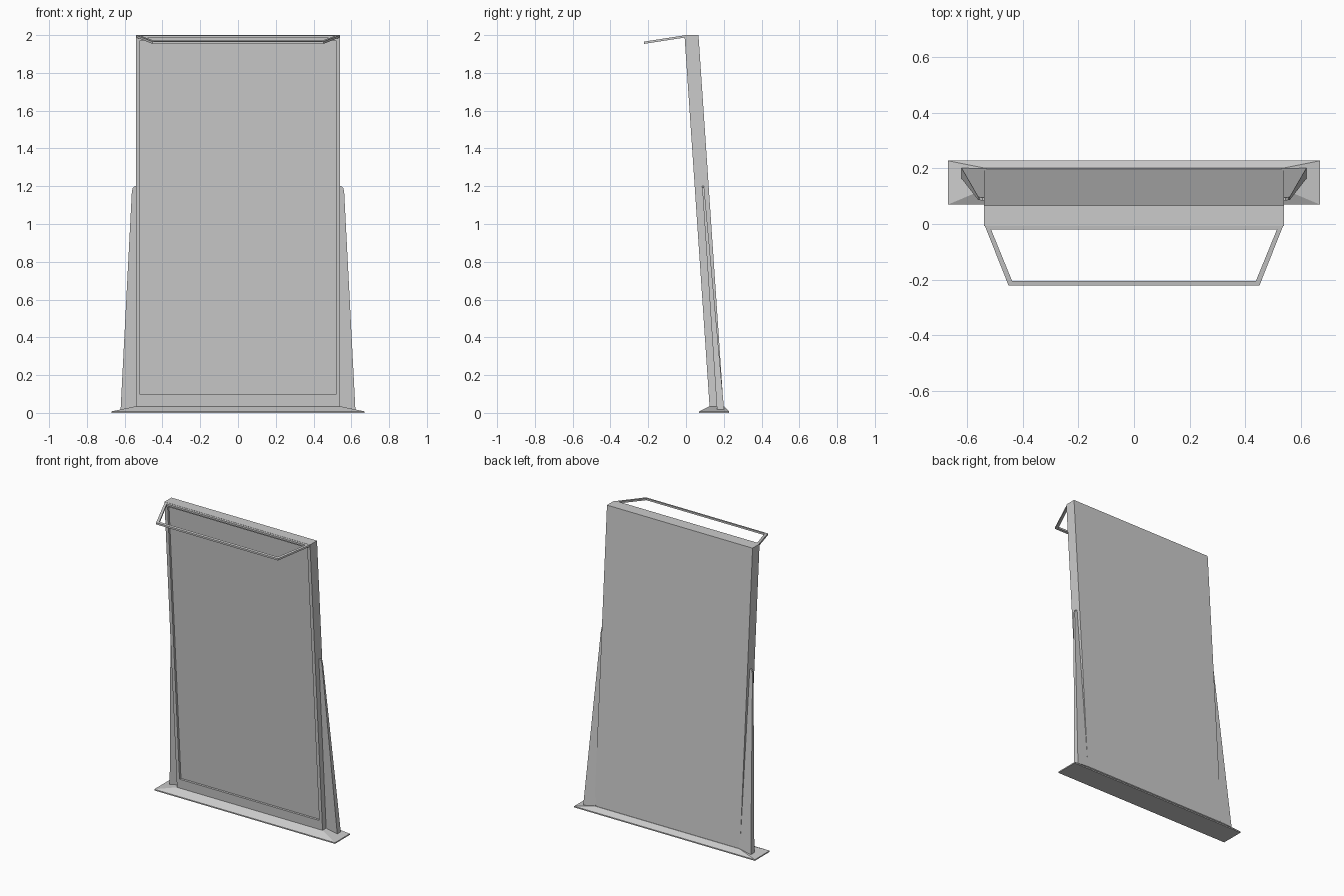
import bpy, bmesh

if "Cube" in bpy.data.objects:
    bpy.data.objects.remove(bpy.data.objects["Cube"])

def make(name, build):
    bm = bmesh.new()
    build(bm)
    bmesh.ops.recalc_face_normals(bm, faces=bm.faces)
    me = bpy.data.meshes.new(name)
    bm.to_mesh(me)
    bm.free()
    ob = bpy.data.objects.new(name, me)
    bpy.context.collection.objects.link(ob)
    return ob

def loft(bm, loops, closed=False):
    """Skin equal-length loops; cap the ends, or join last to first."""
    rings = [[bm.verts.new(p) for p in l] for l in loops]
    pairs = list(zip(rings, rings[1:]))
    if closed:
        pairs.append((rings[-1], rings[0]))
    else:
        bm.faces.new(rings[0])
        bm.faces.new(rings[-1])
    for a, b in pairs:
        for i in range(len(a)):
            j = (i + 1) % len(a)
            bm.faces.new((a[i], a[j], b[j], b[i]))

def front(z):
    return -0.008 + (2 - z) * 0.0675

THICK = 0.074

# leaning panel with a shallow recess framed on its front
def panel(bm):
    def rect(hx, z0, z1, d):
        return [(x, front(z) + d, z) for x, z in
                ((-hx, z0), (hx, z0), (hx, z1), (-hx, z1))]
    loft(bm, [rect(0.54, 0.01, 2, THICK), rect(0.54, 0.01, 2, 0),
              rect(0.518, 0.097, 1.972, 0), rect(0.518, 0.097, 1.972, 0.015)])
make("display_panel", panel)

# floor plate with sloping edges
def plate(bm):
    def rect(hx, y0, y1, z):
        return [(-hx, y0, z), (hx, y0, z), (hx, y1, z), (-hx, y1, z)]
    loft(bm, [rect(0.67, 0.07, 0.228, 0), rect(0.67, 0.07, 0.228, 0.008),
              rect(0.54, 0.125, 0.202, 0.035)])
make("base_plate", plate)

# tapering side fins, one mirrored from the other
def fin(bm):
    outline = [(0.53, 0.008), (0.622, 0.008), (0.562, 1.17),
               (0.557, 1.192), (0.546, 1.2), (0.53, 1.2)]
    y0 = lambda z: 0.165 - z * 0.0665
    y1 = lambda z: 0.203 - z * 0.0895
    loft(bm, [[(x, f(z), z) for x, z in outline] for f in (y0, y1)])
ob = make("side_fin", fin)
ob.modifiers.new("mirror", 'MIRROR')

# thin trapezoid rail frame sloping forward from the top
def rail(bm):
    outer = [(-0.54, 0), (0.54, 0), (0.452, -0.222), (-0.452, -0.222)]
    inner = [(-0.515, -0.02), (0.515, -0.02), (0.439, -0.206), (-0.439, -0.206)]
    def ring(pts, d):
        return [(x, y, 2 + y * 0.155 - d) for x, y in pts]
    loft(bm, [ring(outer, 0), ring(inner, 0),
              ring(inner, 0.012), ring(outer, 0.012)], closed=True)
make("top_rail", rail)
